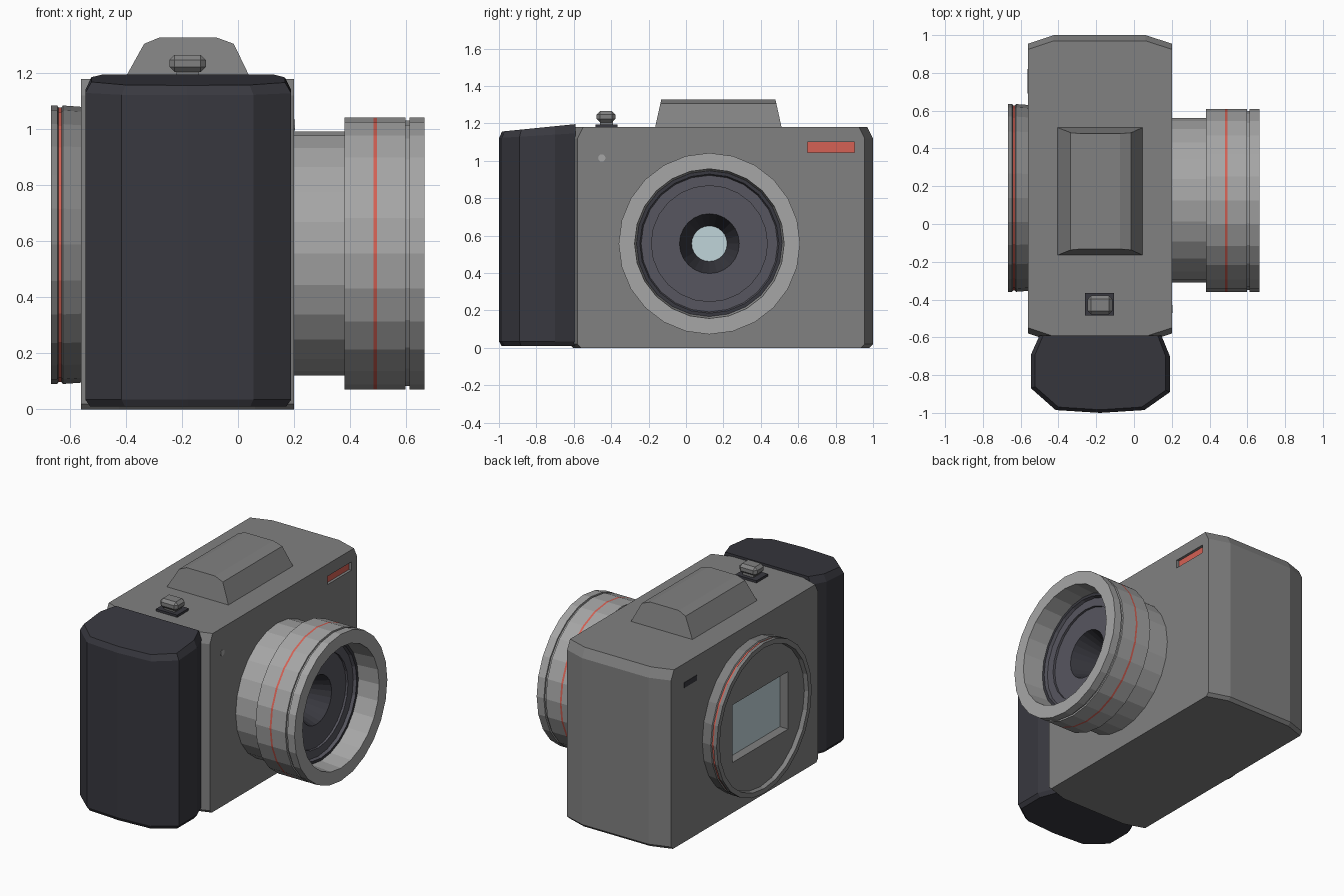
import bpy, bmesh, math

if "Cube" in bpy.data.objects:
    bpy.data.objects.remove(bpy.data.objects["Cube"])

def material(name, rgb):
    m = bpy.data.materials.new(name)
    m.diffuse_color = (*rgb, 1)
    m.use_nodes = True
    m.node_tree.nodes["Principled BSDF"].inputs["Base Color"].default_value = m.diffuse_color
    return m

BODY = material("body_grey", (0.22, 0.22, 0.22))
LIGHT = material("light_grey", (0.38, 0.38, 0.38))
GRIP = material("grip_dark", (0.04, 0.04, 0.05))
INNER = material("lens_interior", (0.095, 0.093, 0.115))
RED = material("red_accent", (0.66, 0.12, 0.09))
GLASS = material("pale_glass", (0.53, 0.66, 0.70))

def finish(name, bm, *mats):
    bmesh.ops.recalc_face_normals(bm, faces=bm.faces)
    me = bpy.data.meshes.new(name)
    bm.to_mesh(me)
    bm.free()
    for m in mats:
        me.materials.append(m)
    ob = bpy.data.objects.new(name, me)
    bpy.context.collection.objects.link(ob)
    return ob

def loft(name, rings, mat):
    """Closed solid through rings of equally many points."""
    bm = bmesh.new()
    vs = [[bm.verts.new(p) for p in r] for r in rings]
    n = len(vs[0])
    for a, b in zip(vs, vs[1:]):
        for i in range(n):
            j = (i + 1) % n
            bm.faces.new((a[i], a[j], b[j], b[i]))
    bm.faces.new(vs[0])
    bm.faces.new(vs[-1])
    return finish(name, bm, mat)

def box(name, x, y, z, mat, bevel=0):
    bm = bmesh.new()
    bmesh.ops.create_cube(bm, size=1)
    for v in bm.verts:
        v.co = [lo + (hi - lo) * (c + 0.5) for c, (lo, hi) in zip(v.co, (x, y, z))]
    if bevel:
        bmesh.ops.bevel(bm, geom=bm.edges[:], offset=bevel, segments=1, affect='EDGES')
    return finish(name, bm, mat)

def lathe(name, cy, cz, profile, mats, sides=24):
    """Revolve (x, radius, material of next band) about an x-parallel axis."""
    bm = bmesh.new()
    rings = []
    for x, r, _ in profile:
        if r == 0:
            rings.append([bm.verts.new((x, cy, cz))] * sides)
        else:
            rings.append([bm.verts.new((x, cy + r * math.cos(2 * math.pi * i / sides),
                                        cz + r * math.sin(2 * math.pi * i / sides)))
                          for i in range(sides)])
    for k, (a, b) in enumerate(zip(rings, rings[1:])):
        for i in range(sides):
            j = (i + 1) % sides
            f = bm.faces.new(list(dict.fromkeys((a[i], a[j], b[j], b[i]))))
            f.material_index = mats.index(profile[k][2])
    return finish(name, bm, *mats)

def cut(ob, x, y, z, mat):
    """Cut a rectangular pocket."""
    cutter = box("pocket_cutter", x, y, z, mat)
    cutter.hide_render = True
    mod = ob.modifiers.new("pocket", 'BOOLEAN')
    mod.operation, mod.solver, mod.object = 'DIFFERENCE', 'EXACT', cutter
    bpy.context.view_layer.objects.active = ob
    bpy.ops.object.modifier_apply(modifier=mod.name)
    bpy.data.objects.remove(cutter)

# Body: box with chamfered ends, slightly drawn in at top and bottom of the ends
def body_ring(z, inset):
    end = [(-0.56, 0.955), (-0.425, 1.0), (0.06, 1.0), (0.2, 0.955)]
    pts = [(x, y - inset) for x, y in end]
    pts += [(x, 0.375 - y + inset) for x, y in reversed(end)]
    return [(x, y, z) for x, y in pts]

body = loft("body", [body_ring(0, 0.02), body_ring(0.02, 0), body_ring(1.12, 0),
                     body_ring(1.18, 0.03)], BODY)
cut(body, (0.18, 0.3), (0.65, 0.90), (1.045, 1.10), BODY)
box("red_indicator", (0.175, 0.182), (0.65, 0.90), (1.045, 1.10), RED)
box("rear_slot", (-0.563, -0.555), (0.69, 0.82), (1.02, 1.055), GRIP)
lathe("front_dot", -0.45, 1.015, [(0.195, 0.02, LIGHT), (0.203, 0.02, LIGHT),
                                  (0.203, 0, LIGHT)], [LIGHT], 12)

# Hand grip with bevelled rim and a top that slopes down outwards
GRIP_OUTLINE = [(-0.50, -0.59), (-0.545, -0.69), (-0.545, -0.87), (-0.415, -0.985),
                (-0.18, -1.0), (0.055, -0.985), (0.19, -0.89), (0.19, -0.70), (0.145, -0.59)]

def grip_ring(z, scale, slope=0.0):
    cx, cy = -0.18, -0.72
    pts = []
    for x, y in GRIP_OUTLINE:
        yy = cy + (y - cy) * scale if y < cy else y
        pts.append((cx + (x - cx) * scale, yy, z + slope * (yy + 0.7)))
    return pts

loft("hand_grip", [grip_ring(0.01, 0.95), grip_ring(0.035, 1),
                   grip_ring(1.14, 1, 0.06), grip_ring(1.185, 0.94, 0.10)], GRIP)

# Viewfinder hump
HUMP = [(-0.41, 1.17), (-0.335, 1.305), (-0.282, 1.327), (-0.075, 1.327),
        (-0.015, 1.305), (0.05, 1.17)]
def hump_ring(side):
    return [(x, 0.173 + side * (0.34 - 0.22 * (z - 1.17)), z) for x, z in HUMP]
loft("viewfinder_hump", [hump_ring(-1), hump_ring(1)], BODY)

# Shutter button
box("button_plate", (-0.26, -0.105), (-0.485, -0.365), (1.17, 1.195), GRIP)
box("button_stem", (-0.22, -0.14), (-0.46, -0.39), (1.19, 1.215), BODY)
box("button_cap", (-0.245, -0.115), (-0.478, -0.378), (1.205, 1.265), BODY, 0.018)

# Lens: stepped barrel, groove, red band and nested interior
lathe("lens", 0.125, 0.557, [
    (0.15, 0.435, LIGHT), (0.38, 0.435, LIGHT), (0.38, 0.485, LIGHT),
    (0.483, 0.485, RED), (0.496, 0.485, LIGHT), (0.598, 0.485, LIGHT),
    (0.598, 0.474, LIGHT), (0.612, 0.474, LIGHT), (0.612, 0.485, LIGHT),
    (0.665, 0.485, LIGHT), (0.665, 0.40, LIGHT), (0.52, 0.39, GRIP),
    (0.52, 0.372, INNER), (0.50, 0.365, INNER), (0.50, 0.31, INNER),
    (0.485, 0.31, INNER), (0.485, 0.16, GRIP), (0.30, 0.095, GLASS),
    (0.30, 0, GLASS)], [LIGHT, RED, GRIP, INNER, GLASS])

# Rear ring with recessed panel and sunken screen
ring = lathe("rear_ring", 0.138, 0.588, [
    (-0.53, 0, BODY), (-0.53, 0.49, BODY), (-0.625, 0.497, BODY), (-0.63, 0.49, RED),
    (-0.641, 0.49, BODY), (-0.645, 0.497, BODY), (-0.668, 0.497, BODY),
    (-0.668, 0.465, BODY), (-0.64, 0.46, BODY), (-0.64, 0, BODY)], [BODY, RED])
cut(body, (-0.6, -0.54), (-0.152, 0.428), (0.398, 0.778), BODY)
cut(ring, (-0.7, -0.575), (-0.152, 0.428), (0.398, 0.778), BODY)
box("screen", (-0.58, -0.572), (-0.152, 0.428), (0.398, 0.778), GLASS)
